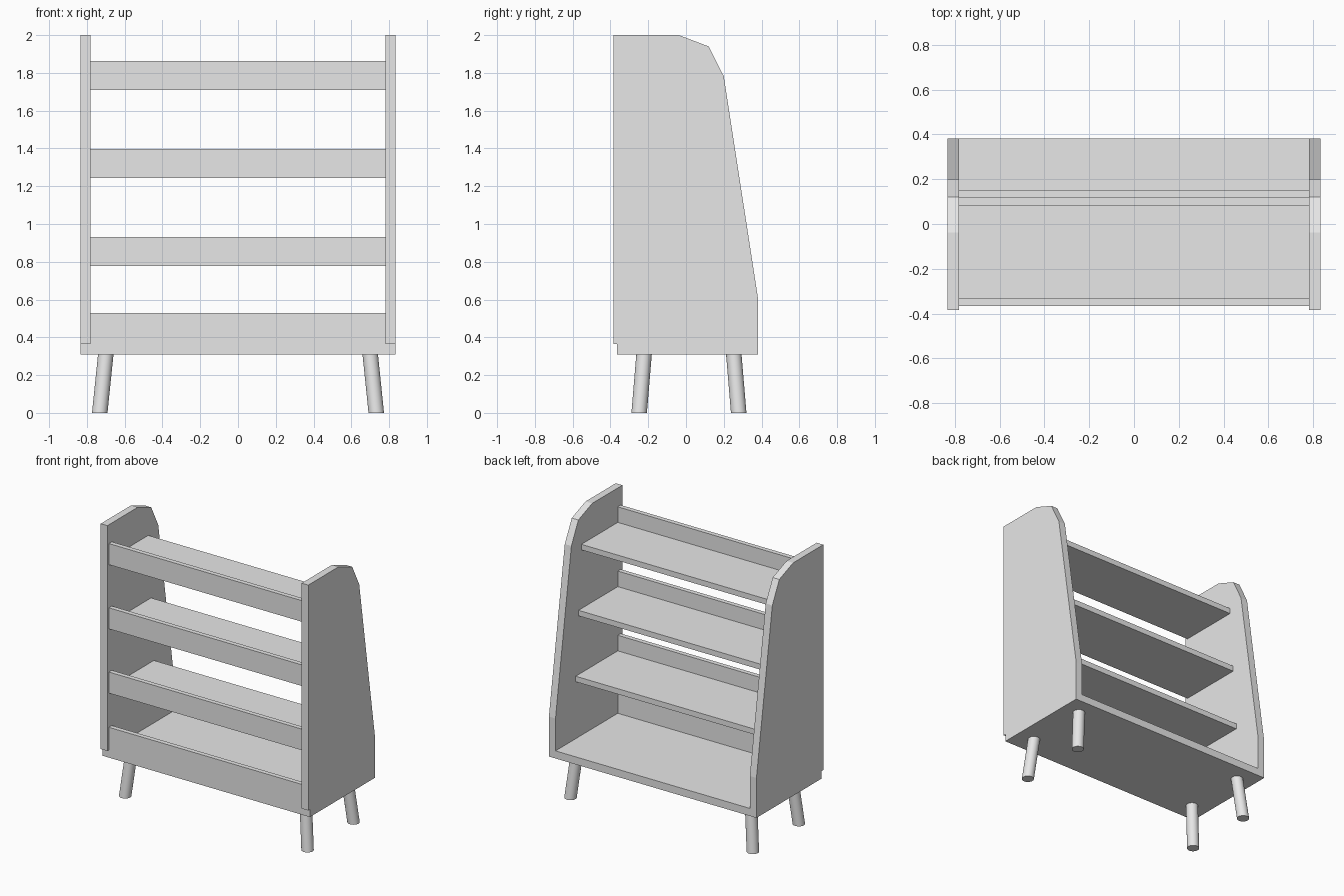
import bpy, bmesh

if "Cube" in bpy.data.objects:
    bpy.data.objects.remove(bpy.data.objects["Cube"])

grey = bpy.data.materials.new("light grey")
grey.diffuse_color = (0.8, 0.8, 0.8, 1)
grey.use_nodes = True
grey.node_tree.nodes["Principled BSDF"].inputs["Base Color"].default_value = grey.diffuse_color


def finish(bm, name):
    bmesh.ops.recalc_face_normals(bm, faces=bm.faces)
    mesh = bpy.data.meshes.new(name)
    bm.to_mesh(mesh)
    bm.free()
    mesh.materials.append(grey)
    obj = bpy.data.objects.new(name, mesh)
    bpy.context.collection.objects.link(obj)
    return obj


def prism(name, profile, x0, x1):
    """Extrude a (y, z) outline along x."""
    bm = bmesh.new()
    face = bm.faces.new([bm.verts.new((x0, y, z)) for y, z in profile])
    ext = bmesh.ops.extrude_face_region(bm, geom=[face])
    verts = [g for g in ext["geom"] if isinstance(g, bmesh.types.BMVert)]
    bmesh.ops.translate(bm, verts=verts, vec=(x1 - x0, 0, 0))
    return finish(bm, name)


def shelf(name, half, y_back, z_low, z_top, thick):
    """Board with an upright rail along its front edge."""
    front, inner = -0.366, -0.332
    return prism(name, [(front, z_low), (y_back, z_low), (y_back, z_low + thick),
                        (inner, z_low + thick), (inner, z_top), (front, z_top)],
                 -half, half)


OUT, IN = 0.833, 0.78

# Side panels
side = [(-0.384, 0.365), (-0.384, 2.0), (-0.038, 2.0), (0.12, 1.94),
        (0.2, 1.782), (0.382, 0.6), (0.382, 0.365)]
for label, s in (("left", -1), ("right", 1)):
    prism(label + "_side_panel", side, s * IN, s * OUT)

# Base board and its front rail
prism("base_board", [(-0.366, 0.31), (0.382, 0.31), (0.382, 0.365), (-0.366, 0.365)], -OUT, OUT)
prism("base_rail", [(-0.366, 0.365), (-0.332, 0.365), (-0.332, 0.53), (-0.366, 0.53)], -IN, IN)

# Shelves, shallower towards the top
for name, y_back, z_low in (("lower", 0.15, 0.778), ("middle", 0.118, 1.244), ("upper", 0.085, 1.71)):
    shelf(name + "_shelf", IN, y_back, z_low, z_low + 0.153, 0.04)

# Splayed round legs
for xl, sx in (("left", -1), ("right", 1)):
    for yl, sy, y_top in (("front", -1, -0.222), ("back", 1, 0.253)):
        bm = bmesh.new()
        bmesh.ops.create_cone(bm, cap_ends=True, segments=32, radius1=0.041,
                              radius2=0.041, depth=0.31)
        for v in bm.verts:
            v.co.z += 0.155
            low = 1 - v.co.z / 0.31
            v.co.x += sx * (0.7 + 0.032 * low)
            v.co.y += y_top + sy * 0.026 * low
        leg = finish(bm, f"{yl}_{xl}_leg")
        bpy.ops.object.select_all(action="DESELECT")
        leg.select_set(True)
        bpy.context.view_layer.objects.active = leg
        bpy.ops.object.shade_smooth_by_angle()
